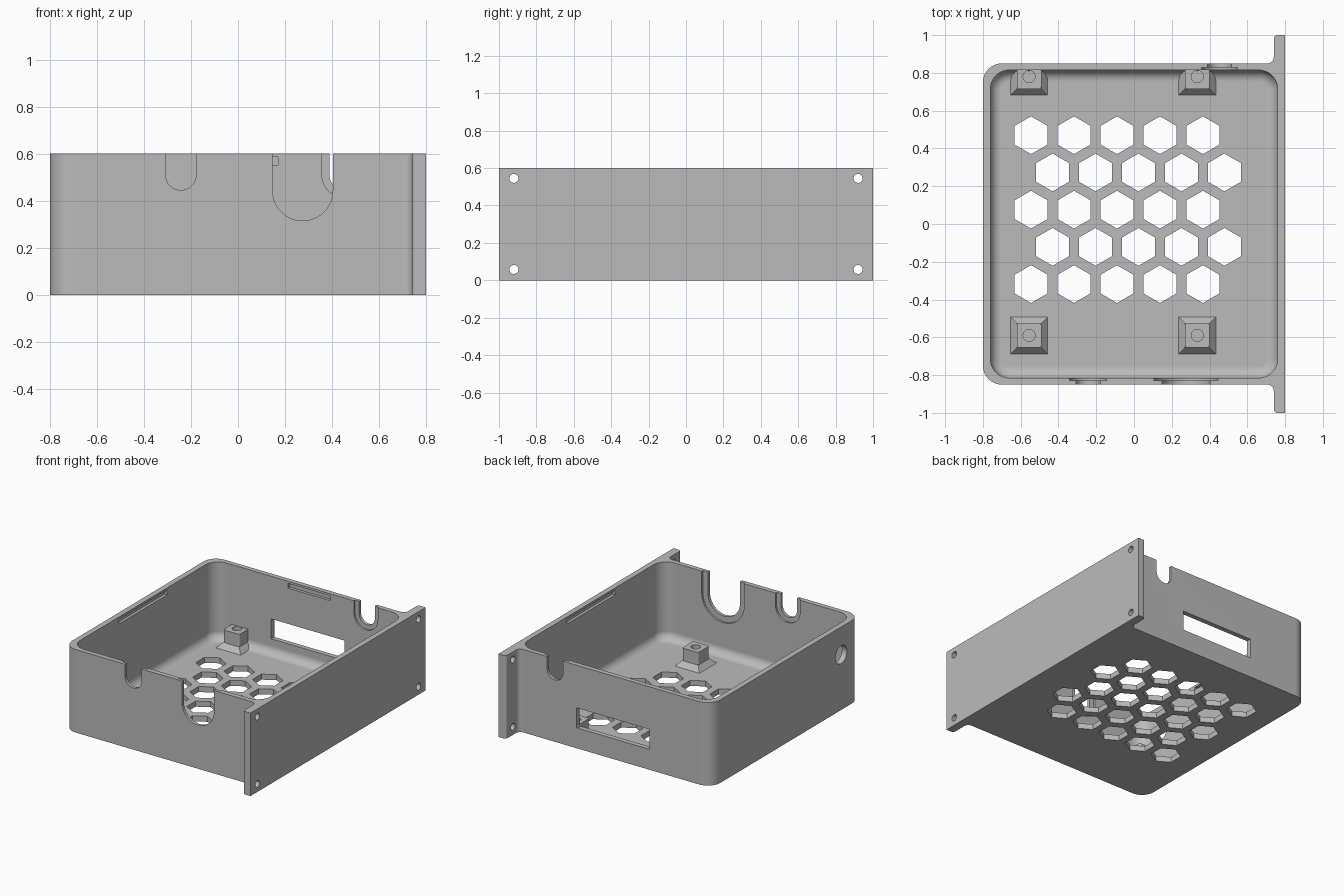
import bpy, bmesh, math
from mathutils import Vector, Matrix

cube = bpy.data.objects.get("Cube")
if cube:
    bpy.data.objects.remove(cube, do_unlink=True)

grey = bpy.data.materials.new("plain grey")
grey.use_nodes = True
COLOUR = (0.5, 0.5, 0.5, 1)
grey.diffuse_color = COLOUR
grey.node_tree.nodes["Principled BSDF"].inputs["Base Color"].default_value = COLOUR

HEIGHT, FLOOR = 0.6, 0.04
INNER_X, INNER_Y, OUTER_Y = 0.76, 0.815, 0.85


def rounded(corners, steps=10):
    """Outline through (x, y, radius) corners, each filleted by its radius."""
    out = []
    for i, (x, y, r) in enumerate(corners):
        p = Vector((x, y))
        if r == 0:
            out.append(p)
            continue
        a = (Vector(corners[i - 1][:2]) - p).normalized()
        b = (Vector(corners[(i + 1) % len(corners)][:2]) - p).normalized()
        centre = p + (a + b) * r          # right-angled corners only
        for k in range(steps + 1):
            t = k / steps * math.pi / 2
            out.append(centre - b * r * math.cos(t) - a * r * math.sin(t))
    return out


def rect(x0, x1, y0, y1, r=0.0):
    return rounded([(x0, y0, r), (x1, y0, r), (x1, y1, r), (x0, y1, r)])


def circle(x, y, r, n=40, turn=0.0):
    return [Vector((x + r * math.cos(turn + 2 * math.pi * k / n),
                    y + r * math.sin(turn + 2 * math.pi * k / n))) for k in range(n)]


def prism(bm, outline, lo, hi, axis="z"):
    """Extrude an outline from lo to hi; the outline lies across the axis."""
    place = {"z": lambda p, d: (p.x, p.y, d),
             "y": lambda p, d: (p.x, d, p.y),
             "x": lambda p, d: (d, p.x, p.y)}[axis]
    base = bm.faces.new([bm.verts.new(place(p, lo)) for p in outline])
    top = bmesh.ops.extrude_face_region(bm, geom=[base])["geom"]
    shift = Vector(place(Vector((0, 0)), hi - lo))
    bmesh.ops.translate(bm, vec=shift, verts=[v for v in top if isinstance(v, bmesh.types.BMVert)])
    return base


def to_object(name, bm):
    bmesh.ops.recalc_face_normals(bm, faces=bm.faces[:])
    mesh = bpy.data.meshes.new(name)
    bm.to_mesh(mesh)
    bm.free()
    mesh.materials.append(grey)
    obj = bpy.data.objects.new(name, mesh)
    bpy.context.collection.objects.link(obj)
    return obj


def solid(name, *args):
    bm = bmesh.new()
    prism(bm, *args)
    return to_object(name, bm)


def cut(target, cutter):
    cutter.hide_render = True
    mod = target.modifiers.new("cut", "BOOLEAN")
    mod.operation, mod.solver, mod.object = "DIFFERENCE", "EXACT", cutter
    graph = bpy.context.evaluated_depsgraph_get()
    mesh = bpy.data.meshes.new_from_object(target.evaluated_get(graph))
    target.modifiers.clear()
    target.data = mesh
    bpy.data.objects.remove(cutter, do_unlink=True)


def smooth(obj):
    bpy.ops.object.select_all(action="DESELECT")
    obj.select_set(True)
    bpy.context.view_layer.objects.active = obj
    bpy.ops.object.shade_smooth_by_angle(angle=math.radians(30))
    obj.modifiers.new("even normals", "WEIGHTED_NORMAL").keep_sharp = True


# Body and mounting plate as one extruded outline
half = [(-0.8, -OUTER_Y, 0.1), (0.74, -OUTER_Y, 0.035), (0.74, -1, 0.02), (0.8, -1, 0)]
outline = half + [(x, -y, r) for x, y, r in reversed(half)]
body = solid("enclosure_body", rounded(outline), 0, HEIGHT)

# Cavity with a rounded floor edge
bm = bmesh.new()
floor = prism(bm, rect(-INNER_X, INNER_X, -INNER_Y, INNER_Y, 0.1), FLOOR, HEIGHT + 0.1)
rim = [e for e in bm.edges if all(abs(v.co.z - FLOOR) < 1e-5 for v in e.verts)]
bmesh.ops.bevel(bm, geom=rim, offset=0.06, segments=8, profile=0.5, affect="EDGES")
cut(body, to_object("cavity", bm))

# Hexagonal floor vents in staggered rows
bm = bmesh.new()
for row in range(5):
    for col in range(5):
        x = -0.545 + 0.2275 * (col + 0.5 * (row % 2))
        prism(bm, circle(x, 0.47 - 0.197 * row, 0.1, 6, math.pi / 6), -0.1, FLOOR + 0.1)
cut(body, to_object("vents", bm))


# Cable notches: a narrow slot with a wider recess on the inner face
def u_shape(x, z, r):
    arc = [Vector((x + r * math.cos(t), z + r * math.sin(t)))
           for t in (math.pi + math.pi * k / 24 for k in range(25))]
    return arc + [Vector((x + r, 0.8)), Vector((x - r, 0.8))]


for x, z, r, wide, side in ((-0.243, 0.51, 0.065, 0.098, -1),
                            (0.275, 0.443, 0.128, 0.17, -1),
                            (0.452, 0.51, 0.063, 0.095, 1)):
    for radius, near, far in ((r, 0.78, 0.9), (wide, 0.78, 0.828)):
        lo, hi = sorted((side * near, side * far))
        cut(body, solid("notch", u_shape(x, z, radius), lo, hi, "y"))

# Back window, lid slots, side cable hole and screw holes
cut(body, solid("window", rect(-0.305, 0.28, 0.148, 0.292), 0.75, 0.95, "y"))
cut(body, solid("back_slot", rect(-0.17, 0.17, 0.55, 0.585), 0.78, 0.835, "y"))
for side in (-1, 1):
    lo, hi = sorted((side * 0.7, side * 0.78))
    cut(body, solid("side_slot", rect(-0.275, 0.275, 0.55, 0.585), lo, hi, "x"))
cut(body, solid("cable_hole", circle(-0.63, 0.4, 0.065), -0.9, -0.7, "x"))
bm = bmesh.new()
for y in (-0.92, 0.92):
    for z in (0.058, 0.545):
        prism(bm, circle(y, z, 0.024, 24), 0.7, 0.9, "x")
cut(body, to_object("screw_holes", bm))
smooth(body)

# Standoffs: square posts on flared bases, each with a blind hole
for name, x, y in (("front_left", 0.335, -0.59), ("front_right", -0.555, -0.59),
                   ("back_left", 0.335, 0.78), ("back_right", -0.555, 0.78)):
    post = solid(name + "_standoff", rect(x - 0.065, x + 0.065, y - 0.065, y + 0.065, 0.015),
                 0.02, 0.168)
    cut(post, solid("bore", circle(x, y, 0.032, 24), 0.07, 0.3))
    bm = bmesh.new()
    bmesh.ops.create_cone(bm, cap_ends=True, segments=4, radius1=0.1 * math.sqrt(2),
                          radius2=0.064 * math.sqrt(2), depth=0.04,
                          matrix=Matrix.Translation((x, y, FLOOR + 0.018))
                          @ Matrix.Rotation(math.pi / 4, 4, "Z"))
    # Trim the flare where it runs into the back wall
    bmesh.ops.bisect_plane(bm, geom=bm.verts[:] + bm.edges[:] + bm.faces[:],
                           plane_co=(0, 0.835, 0), plane_no=(0, 1, 0), clear_outer=True)
    to_object(name + "_standoff_base", bm)
    smooth(post)
